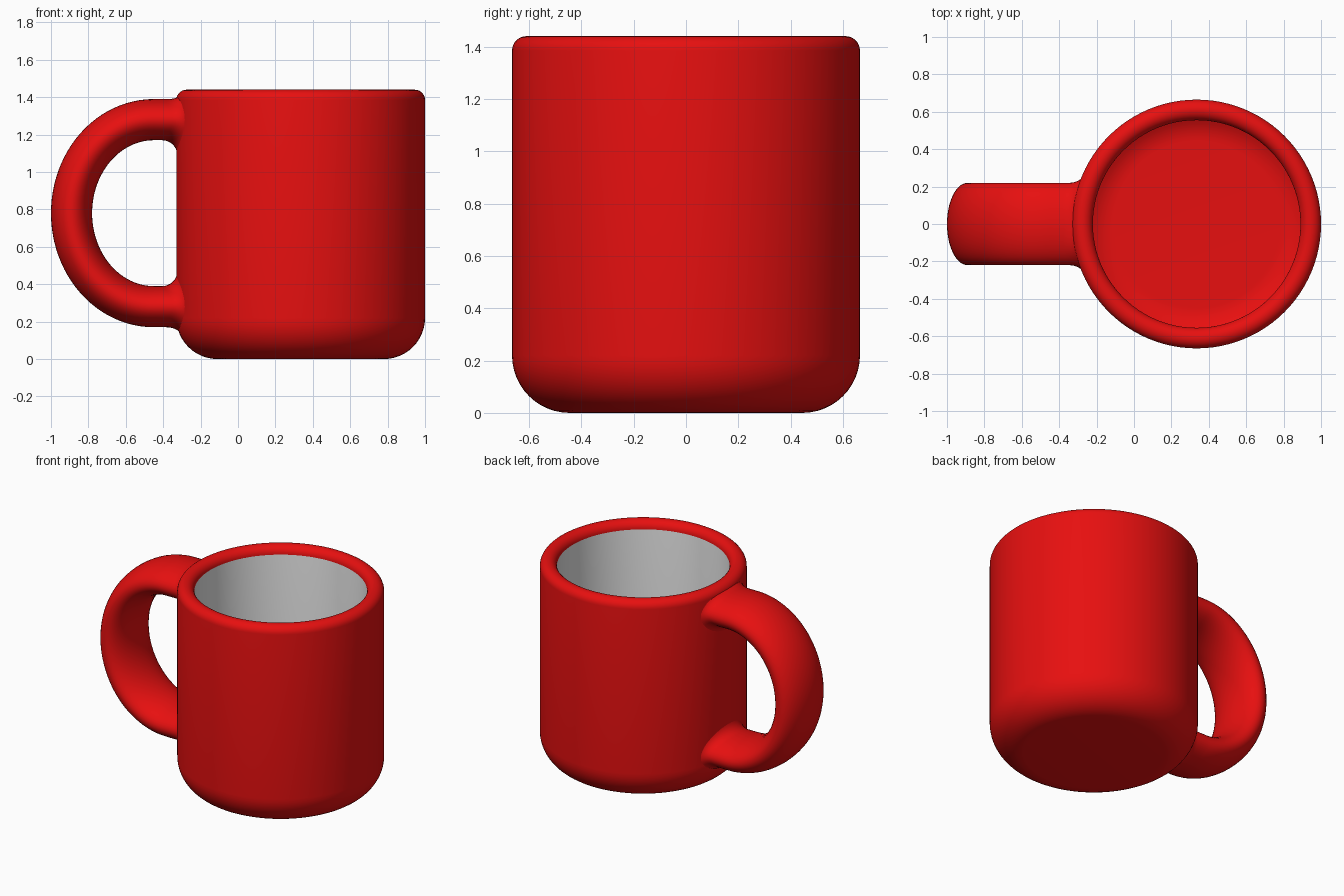
import bpy, bmesh
from math import sin, cos, pi, sqrt, asin

cube = bpy.data.objects.get("Cube")
if cube:
    bpy.data.objects.remove(cube, do_unlink=True)

CX, R, H = 0.335, 0.665, 1.44      # body centre, radius, height
RIM, BASE, INNER = 0.055, 0.22, 0.555
SKIN = 0.012                       # floor thickness


def material(name, rgb):
    m = bpy.data.materials.new(name)
    m.use_nodes = True
    m.diffuse_color = (*rgb, 1)
    m.node_tree.nodes["Principled BSDF"].inputs["Base Color"].default_value = (*rgb, 1)
    return m


red = material("red glaze", (0.8, 0.005, 0.005))
grey = material("pale interior", (0.8, 0.8, 0.8))


def finish(bm, name, mats):
    bmesh.ops.recalc_face_normals(bm, faces=bm.faces)
    me = bpy.data.meshes.new(name)
    bm.to_mesh(me)
    bm.free()
    ob = bpy.data.objects.new(name, me)
    bpy.context.collection.objects.link(ob)
    for m in mats:
        me.materials.append(m)
    bpy.ops.object.select_all(action='DESELECT')
    ob.select_set(True)
    bpy.context.view_layer.objects.active = ob
    bpy.ops.object.shade_smooth_by_angle(angle=pi / 4.5)
    return ob


def bridge(bm, a, b):
    n = len(a)
    return [bm.faces.new((a[i], a[(i + 1) % n], b[(i + 1) % n], b[i])) for i in range(n)]


def arc(cr, cz, rad, start, end, n):
    steps = [start + (end - start) * i / n for i in range(n + 1)]
    return [(cr + rad * cos(t), cz + rad * sin(t)) for t in steps]


# Mug body: rounded base, rolled rim, straight inner wall, thin floor
floor_turn = asin((INNER - R + BASE) / (BASE - SKIN))
outside = arc(R - BASE, BASE, BASE, -pi / 2, 0, 12) + arc(R - RIM, H - RIM, RIM, 0, pi, 14)
floor = arc(R - BASE, BASE, BASE - SKIN, floor_turn - pi / 2, -pi / 2, 6)

bm = bmesh.new()
SEG = 96
rings = []
for r, z in outside + floor:
    rings.append([bm.verts.new((CX + r * cos(2 * pi * i / SEG), r * sin(2 * pi * i / SEG), z))
                  for i in range(SEG)])
for k in range(len(rings) - 1):
    for f in bridge(bm, rings[k], rings[k + 1]):
        f.material_index = 1 if k == len(outside) - 1 else 0
bm.faces.new(rings[0])
bm.faces.new(rings[-1])
finish(bm, "mug_body", [red, grey])


# Handle: oval section swept round a half ellipse, flaring into the wall
def wall_x(y, z):
    """Left surface of the body at a given depth and height."""
    r = R
    if z < BASE:
        r -= BASE - sqrt(max(0, BASE ** 2 - (BASE - z) ** 2))
    if z > H - RIM:
        r -= RIM - sqrt(max(0, RIM ** 2 - (z - H + RIM) ** 2))
    return CX - sqrt(r * r - y * y)


MX, MZ, AX, AZ = -0.45, 0.78, 0.44, 0.50   # path centre and half axes
THICK, WIDE, FLARE = 0.11, 0.22, 0.075
SIDES, STEPS = 40, 48
angles = [2 * pi * i / SIDES for i in range(SIDES)]


def flare_ring(bm, side, turn):
    """One ring of the fillet between handle and wall; turn runs 0 to pi/2."""
    ring = []
    for a in angles:
        out = cos(a)
        grow = 0.045 if out > 0 else FLARE
        full_y = (WIDE + 0.05) * sin(a)
        full_z = MZ + side * (AZ + (THICK + grow) * out)
        g = 1 - cos(turn)
        y = (WIDE + 0.05 * g) * sin(a)
        z = MZ + side * (AZ + (THICK + grow * g) * out)
        x = wall_x(full_y, full_z) - FLARE * (1 - sin(turn)) + 0.006 * g
        ring.append(bm.verts.new((x, y, z)))
    return ring


bm = bmesh.new()
TURNS = [pi / 2 * i / 8 for i in range(9)]
rings = [flare_ring(bm, 1, t) for t in reversed(TURNS)]
for i in range(STEPS + 1):
    t = pi / 2 + pi * i / STEPS
    nx, nz = cos(t) / AX, sin(t) / AZ
    length = sqrt(nx * nx + nz * nz)
    nx, nz = nx / length, nz / length
    rings.append([bm.verts.new((MX + AX * cos(t) + nx * THICK * cos(a),
                                WIDE * sin(a),
                                MZ + AZ * sin(t) + nz * THICK * cos(a))) for a in angles])
rings += [flare_ring(bm, -1, t) for t in TURNS]
for a, b in zip(rings, rings[1:]):
    bridge(bm, a, b)
finish(bm, "handle", [red])
